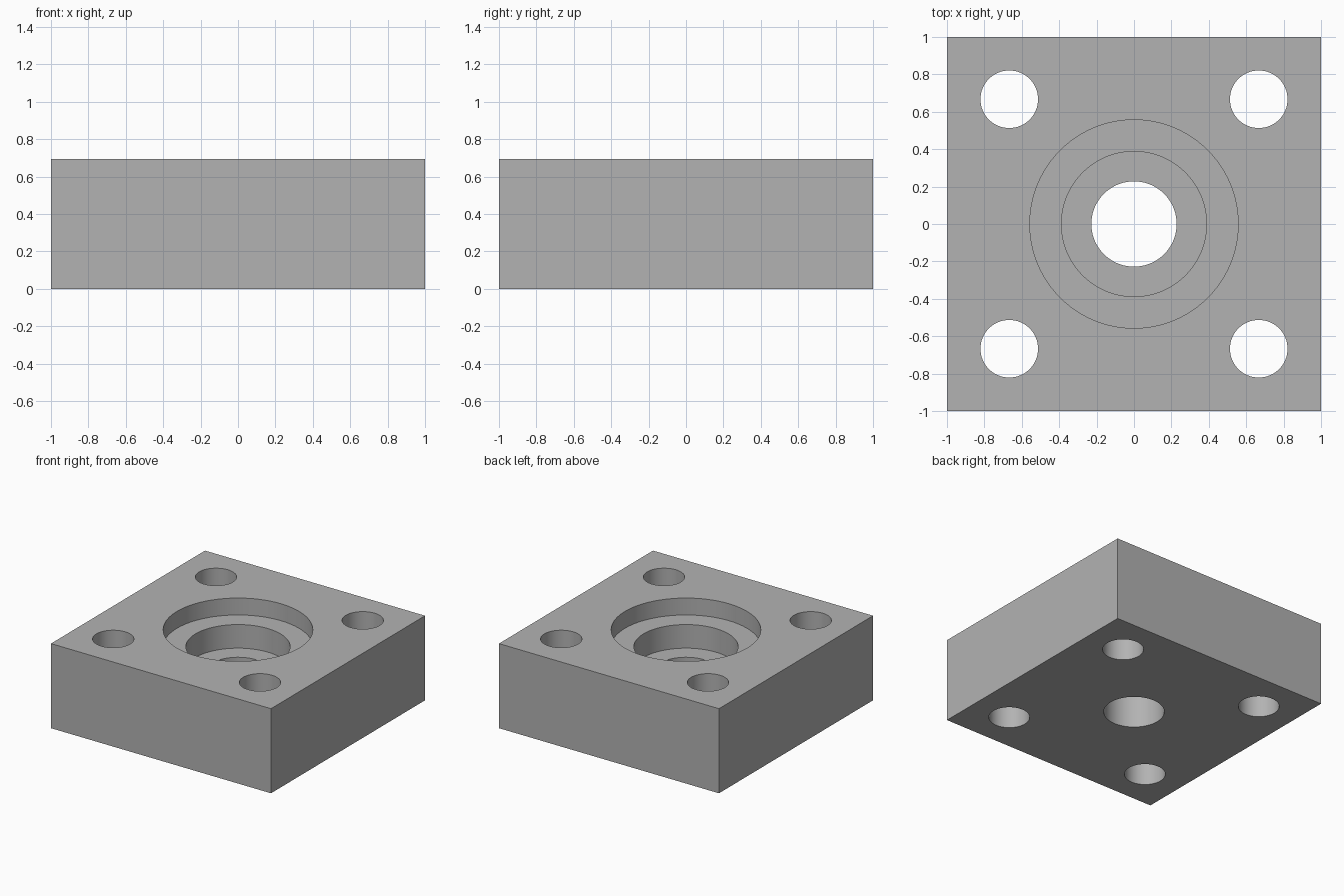
import bpy
import math

default_cube = bpy.data.objects.get("Cube")
if default_cube:
    bpy.data.objects.remove(default_cube, do_unlink=True)

HEIGHT = 0.695
OVERSHOOT = 0.1

# Plain grey metal
grey = bpy.data.materials.new("grey_metal")
grey.use_nodes = True
colour = (0.448, 0.448, 0.448, 1)
grey.diffuse_color = colour
grey.node_tree.nodes["Principled BSDF"].inputs["Base Color"].default_value = colour

# Square block
bpy.ops.mesh.primitive_cube_add(size=1, location=(0, 0, HEIGHT / 2))
block = bpy.context.object
block.name = "flange_block"
block.scale = (2, 2, HEIGHT)
bpy.ops.object.transform_apply(location=True, rotation=False, scale=True)


def drill(name, x, y, radius, floor, sides=96):
    """Cut a round hole from the top face down to the floor height."""
    top = HEIGHT + OVERSHOOT
    bpy.ops.mesh.primitive_cylinder_add(
        vertices=sides, radius=radius, depth=top - floor,
        location=(x, y, (top + floor) / 2))
    cutter = bpy.context.object
    cutter.name = name
    cutter.hide_render = True
    cut = block.modifiers.new(name, "BOOLEAN")
    cut.operation = "DIFFERENCE"
    cut.solver = "EXACT"
    cut.object = cutter
    bpy.context.view_layer.objects.active = block
    bpy.ops.object.modifier_apply(modifier=cut.name)
    bpy.data.objects.remove(cutter, do_unlink=True)


# Stepped centre bore: wide recess, middle recess, through hole
drill("wide_recess", 0, 0, 0.557, HEIGHT - 0.139)
drill("middle_recess", 0, 0, 0.388, HEIGHT - 0.333)
drill("centre_hole", 0, 0, 0.228, -OVERSHOOT)

# Four corner bolt holes
for sx in (-1, 1):
    for sy in (-1, 1):
        drill("bolt_hole", sx * 0.667, sy * 0.667, 0.154, -OVERSHOOT, 64)

# Colour and smooth bore walls with crisp rims
block.data.materials.clear()
block.data.materials.append(grey)
for face in block.data.polygons:
    face.material_index = 0
bpy.ops.object.select_all(action="DESELECT")
block.select_set(True)
bpy.context.view_layer.objects.active = block
bpy.ops.object.shade_smooth_by_angle(angle=math.radians(30))
